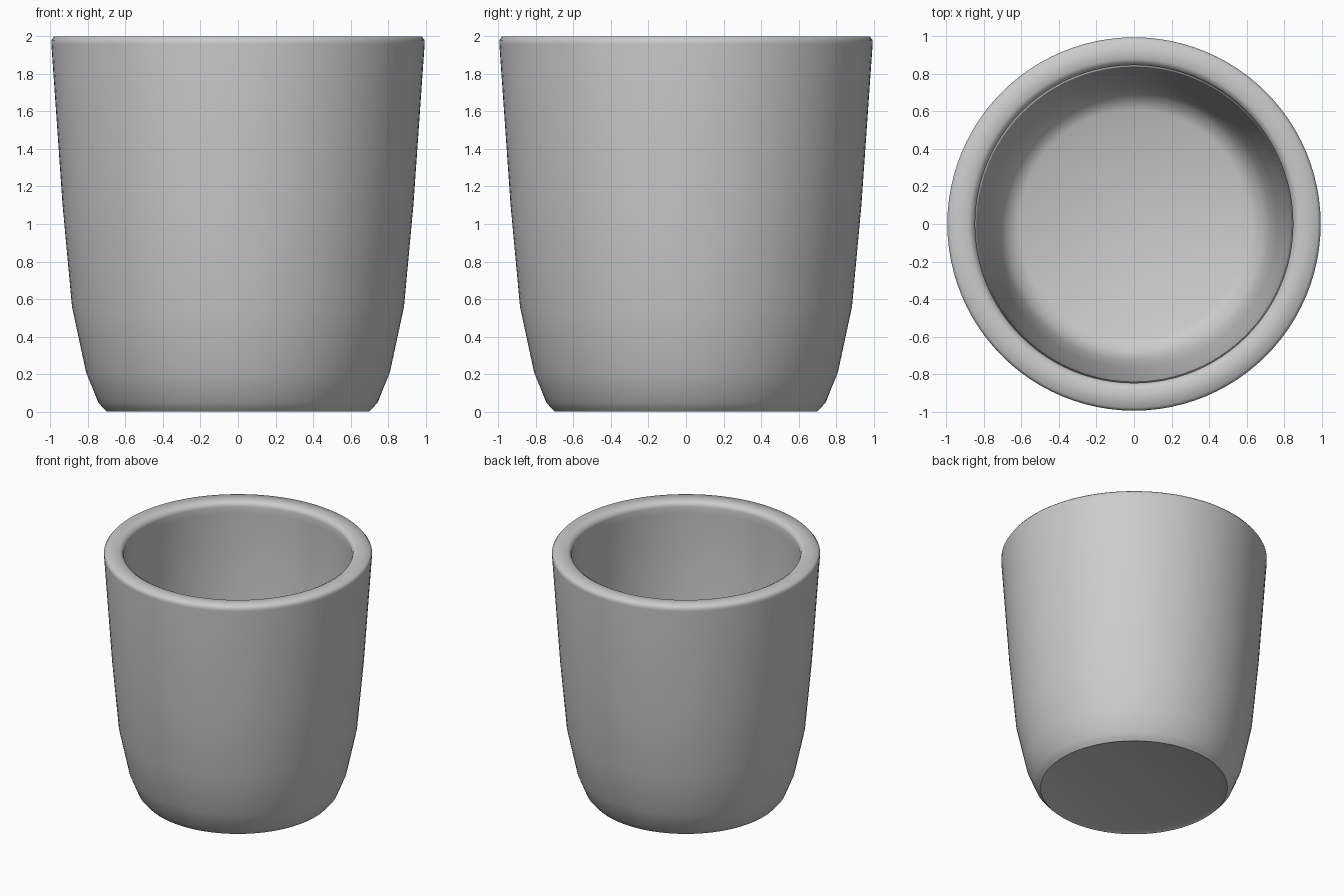
import bpy, bmesh, math

if "Cube" in bpy.data.objects:
    bpy.data.objects.remove(bpy.data.objects["Cube"])

# Cup cross-section (radius, height): base, outer wall, rim, inner wall, floor
profile = [
    (0, 0.01), (0.67, 0.01), (0.70, 0.005), (0.72, 0.02), (0.745, 0.05),
    (0.81, 0.21), (0.885, 0.56), (0.935, 1.10), (0.995, 1.96), (0.995, 1.98),
    (0.98, 2.0), (0.88, 2.0), (0.855, 1.985), (0.847, 1.96),
    (0.855, 1.90), (0.81, 1.10), (0.765, 0.56), (0.725, 0.27),
    (0.68, 0.18), (0.61, 0.14), (0, 0.14),
]
SEGMENTS = 96

# Lathe the section around z
bm = bmesh.new()
verts = [bm.verts.new((r, 0, z)) for r, z in profile]
edges = [bm.edges.new(pair) for pair in zip(verts, verts[1:])]
bmesh.ops.spin(bm, geom=verts + edges, cent=(0, 0, 0), axis=(0, 0, 1),
               angle=math.tau, steps=SEGMENTS, use_merge=False)
bmesh.ops.remove_doubles(bm, verts=bm.verts, dist=0.0005)
bmesh.ops.recalc_face_normals(bm, faces=bm.faces)

mesh = bpy.data.meshes.new("cup")
bm.to_mesh(mesh)
bm.free()
cup = bpy.data.objects.new("cup", mesh)
bpy.context.collection.objects.link(cup)
for v in mesh.vertices:
    if v.co.z < 0.008:
        v.co.z = 0

# Soft ceramic shading
bpy.context.view_layer.objects.active = cup
cup.select_set(True)
bpy.ops.object.shade_smooth_by_angle(angle=math.radians(60))
